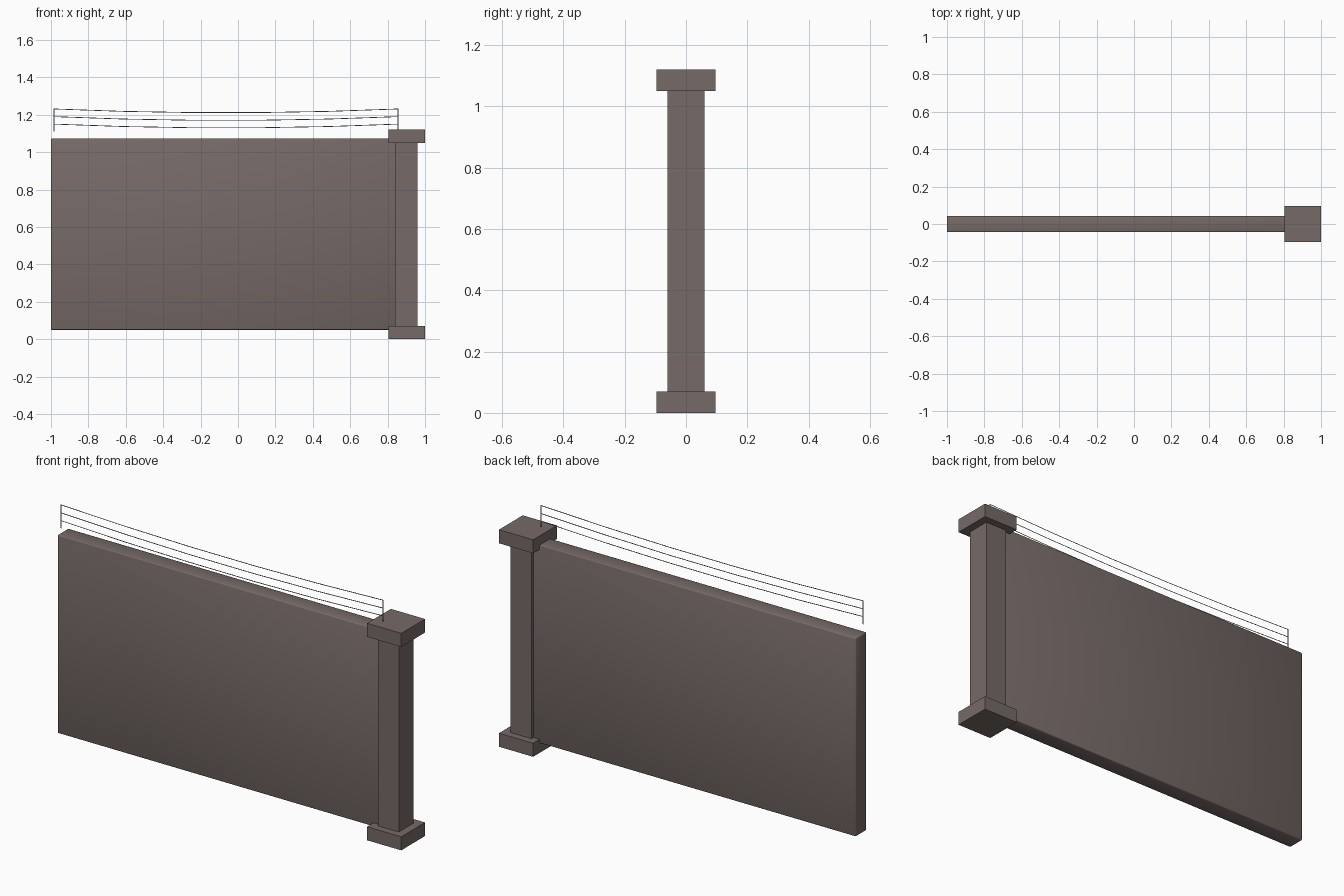
import bpy, bmesh

if "Cube" in bpy.data.objects:
    bpy.data.objects.remove(bpy.data.objects["Cube"])

def material(name, rgb):
    m = bpy.data.materials.new(name)
    m.diffuse_color = (*rgb, 1)
    m.use_nodes = True
    m.node_tree.nodes["Principled BSDF"].inputs["Base Color"].default_value = m.diffuse_color
    return m

STONE = material("grey brown stone", (0.18, 0.144, 0.134))
WIRE = material("grey wire", (0.27, 0.29, 0.29))

def finish(name, bm, mat, smooth=False):
    me = bpy.data.meshes.new(name)
    bm.to_mesh(me)
    bm.free()
    me.materials.append(mat)
    for p in me.polygons:
        p.use_smooth = smooth
    ob = bpy.data.objects.new(name, me)
    bpy.context.collection.objects.link(ob)
    return ob

def box(name, lo, hi, bevel=0):
    bm = bmesh.new()
    bmesh.ops.create_cube(bm, size=1)
    for v in bm.verts:
        v.co = [lo[i] if v.co[i] < 0 else hi[i] for i in range(3)]
    if bevel:
        bmesh.ops.bevel(bm, geom=bm.edges[:], offset=bevel, segments=2,
                        profile=0.5, affect='EDGES')
    return finish(name, bm, STONE, smooth=bevel > 0)

# wall panel with softly shaded small bevel
box("wall_panel", (-1, -0.044, 0.05), (0.88, 0.044, 1.073), 0.005)

# end post with base and cap
box("post_shaft", (0.84, -0.06, 0.04), (0.96, 0.06, 1.08))
box("post_base", (0.805, -0.097, 0), (1, 0.097, 0.07))
box("post_cap", (0.805, -0.097, 1.05), (1, 0.097, 1.12))

# flat wire strips: a sheet in the xz plane with zero depth
Y, X0, X1, W = -0.04, -0.983, 0.855, 0.004

def strip(name, pts, dx, dz):
    bm = bmesh.new()
    rows = [(bm.verts.new((x - dx, Y, z - dz)), bm.verts.new((x + dx, Y, z + dz)))
            for x, z in pts]
    for a, b in zip(rows, rows[1:]):
        bm.faces.new((a[0], b[0], b[1], a[1]))
    finish(name, bm, WIRE)

# three sagging wires
N = 5
for k, z in enumerate((1.15, 1.19, 1.231)):
    pts = []
    for i in range(N + 1):
        t = i / N
        pts.append((X0 + (X1 - X0) * t, z - 0.08 * t * (1 - t)))
    strip(f"wire_{k + 1}", pts, 0, W / 2)

# upright stakes at the wire ends
for name, x in (("left_stake", X0), ("right_stake", X1)):
    strip(name, [(x, 1.233), (x, 1.11)], 0.003, 0)
